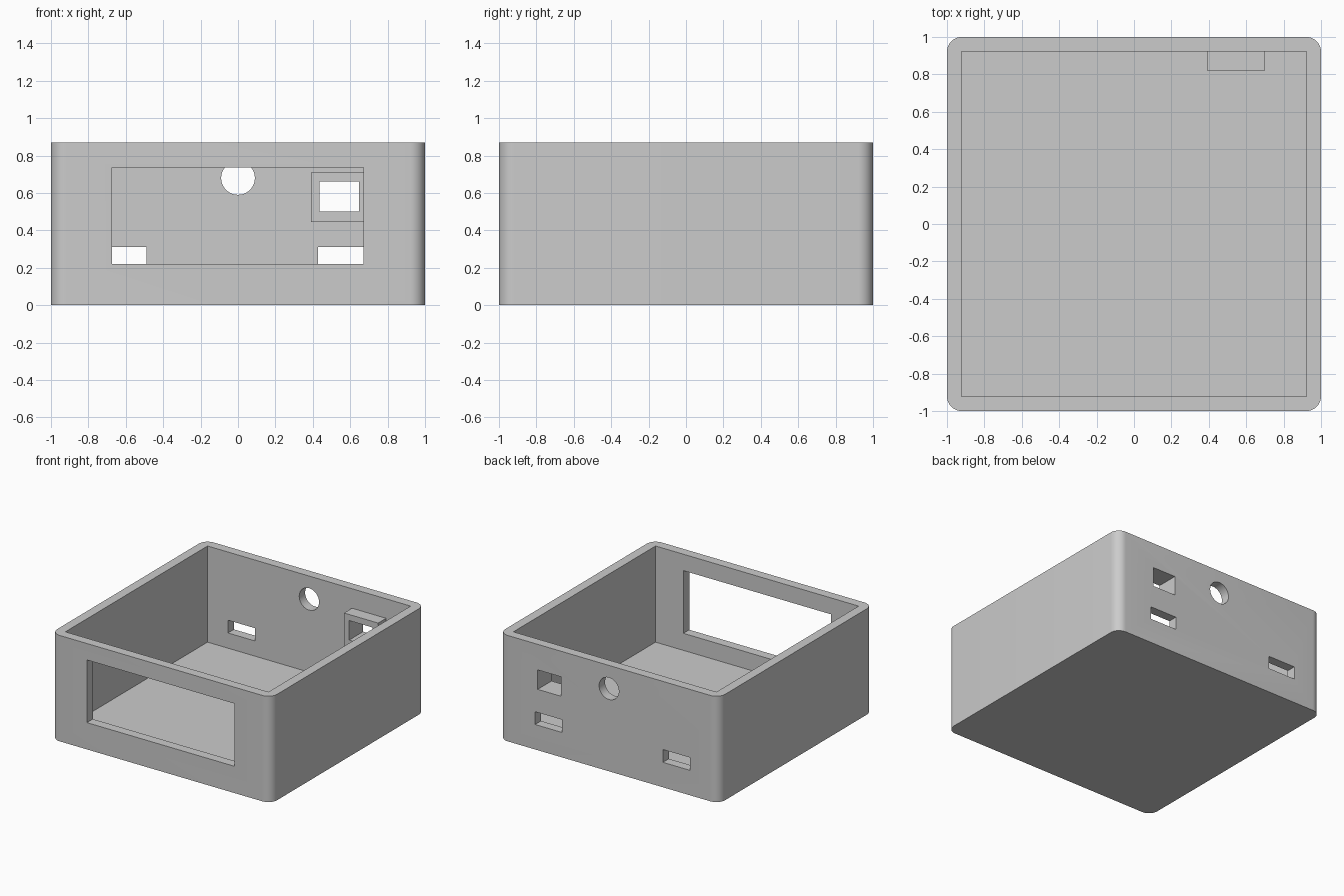
import bpy, bmesh, math
from mathutils import Matrix

H, WALL, R = 0.87, 0.077, 0.08
IN = 1 - WALL

cube = bpy.data.objects.get("Cube")
if cube:
    bpy.data.objects.remove(cube, do_unlink=True)

grey = bpy.data.materials.new("light grey")
grey.use_nodes = True
grey.diffuse_color = (0.6, 0.6, 0.6, 1)
grey.node_tree.nodes["Principled BSDF"].inputs["Base Color"].default_value = (0.6, 0.6, 0.6, 1)


def finish(name, bm):
    mesh = bpy.data.meshes.new(name)
    bm.to_mesh(mesh)
    bm.free()
    mesh.materials.append(grey)
    obj = bpy.data.objects.new(name, mesh)
    bpy.context.collection.objects.link(obj)
    return obj


def block(name, x, y, z, corner=0):
    """Box spanning three (low, high) ranges, with optional rounded upright edges."""
    bm = bmesh.new()
    bmesh.ops.create_cube(bm, size=1)
    for v in bm.verts:
        v.co = [lo + (c + 0.5) * (hi - lo) for c, (lo, hi) in zip(v.co, (x, y, z))]
    if corner:
        upright = [e for e in bm.edges if abs(e.verts[0].co.z - e.verts[1].co.z) > 0.1]
        bmesh.ops.bevel(bm, geom=upright, offset=corner, segments=10,
                        profile=0.5, affect='EDGES')
    return finish(name, bm)


def rod(name, x, y, z, radius, depth):
    """Cylinder lying along y."""
    bm = bmesh.new()
    place = Matrix.Translation((x, y, z)) @ Matrix.Rotation(math.pi / 2, 4, 'X')
    bmesh.ops.create_cone(bm, cap_ends=True, segments=48, radius1=radius,
                          radius2=radius, depth=depth, matrix=place)
    return finish(name, bm)


def cut(target, cutter):
    mod = target.modifiers.new("cut", 'BOOLEAN')
    mod.operation = 'DIFFERENCE'
    mod.solver = 'EXACT'
    mod.object = cutter
    bpy.context.view_layer.objects.active = target
    bpy.ops.object.modifier_apply(modifier=mod.name)


# Open box with rounded corners, and the bracket inside its back wall
case = block("case_shell", (-1, 1), (-1, 1), (0, H), R)
bracket = block("socket_bracket", (0.39, 0.70), (0.82, IN), (0.445, 0.71))

# Hollow, front window and back openings
back = (0.7, 1.1)
socket = block("socket_cutter", (0.437, 0.648), back, (0.50, 0.66))
cutters = [
    block("hollow_cutter", (-IN, IN), (-IN, IN), (0.08, H + 0.2)),
    block("window_cutter", (-0.673, 0.67), (-1.1, -0.8), (0.22, 0.735)),
    block("left_port_cutter", (0.427, 0.672), back, (0.205, 0.31)),
    block("right_port_cutter", (-0.737, -0.49), back, (0.205, 0.31)),
    rod("round_hole_cutter", 0, 0.95, 0.68, 0.09, 0.4),
    socket,
]
for c in cutters:
    cut(case, c)
cut(bracket, socket)
for c in cutters:
    bpy.data.objects.remove(c, do_unlink=True)

# Smooth rounded corners, crisp edges
for obj in (case, bracket):
    bpy.ops.object.select_all(action='DESELECT')
    obj.select_set(True)
    bpy.context.view_layer.objects.active = obj
    bpy.ops.object.shade_smooth_by_angle(angle=math.radians(30))
